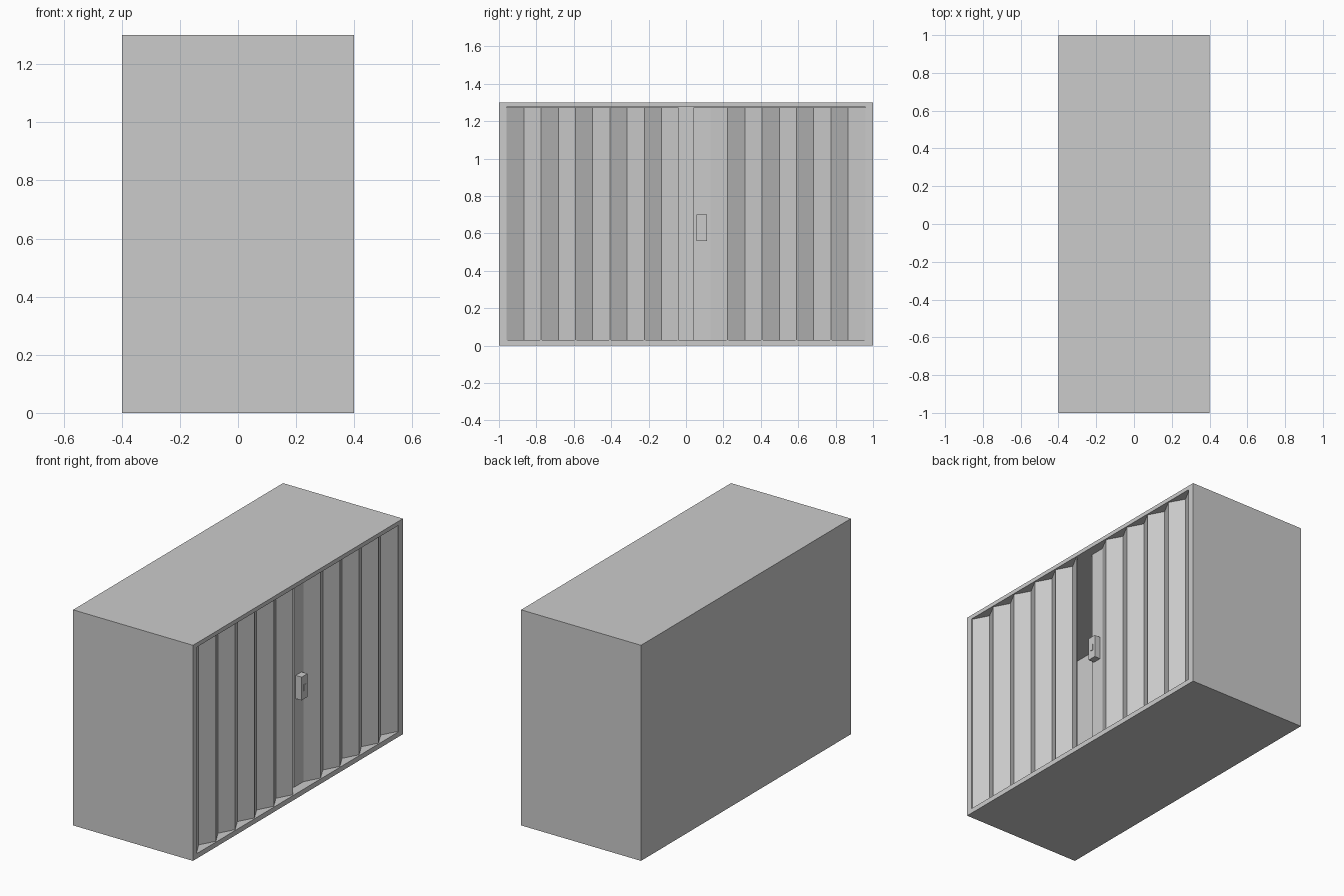
import bpy, bmesh
from mathutils import Matrix, Vector

if "Cube" in bpy.data.objects:
    bpy.data.objects.remove(bpy.data.objects["Cube"])


def finish(name, bm):
    bmesh.ops.recalc_face_normals(bm, faces=bm.faces)
    me = bpy.data.meshes.new(name)
    bm.to_mesh(me)
    bm.free()
    ob = bpy.data.objects.new(name, me)
    bpy.context.collection.objects.link(ob)
    return ob


def add_box(bm, lo, hi):
    lo, hi = Vector(lo), Vector(hi)
    mat = Matrix.Translation((lo + hi) / 2) @ Matrix.Diagonal((*(hi - lo), 1))
    bmesh.ops.create_cube(bm, size=1, matrix=mat)


def box(name, lo, hi):
    bm = bmesh.new()
    add_box(bm, lo, hi)
    return finish(name, bm)


# Hollow cabinet: the +x face becomes a rim, then a deep recess
bm = bmesh.new()
add_box(bm, (-0.4, -1, 0), (0.4, 1, 1.3))
bm.normal_update()
face = max(bm.faces, key=lambda f: f.calc_center_median().x)
for depth in (0.4, -0.37):
    bmesh.ops.inset_individual(bm, faces=[face], thickness=0.01)
    for v in face.verts:
        v.co = (depth, 0.96 if v.co.y > 0 else -0.96,
                1.275 if v.co.z > 0.65 else 0.03)
finish("cabinet_body", bm)

# Folding shutters: zigzag profile extruded upward
PEAK, VALLEY, T = 0.395, 0.345, 0.008
Z0, Z1 = 0.031, 1.274


def shutter(name, profile):
    bm = bmesh.new()
    rows = []
    for off in (0, -T):
        for z in (Z0, Z1):
            rows.append([bm.verts.new((x + off, y, z)) for x, y in profile])
    f0, f1, b0, b1 = rows
    for a, b in ((f0, f1), (f1, b1), (b1, b0), (b0, f0)):
        for i in range(len(profile) - 1):
            bm.faces.new((a[i], a[i + 1], b[i + 1], b[i]))
    for i in (0, -1):
        bm.faces.new((f0[i], f1[i], b1[i], b0[i]))
    return finish(name, bm)


step = 0.092
folds = [(VALLEY if i % 2 else PEAK, 0.959 - i * step) for i in range(11)]
shutter("left_folding_door", [(x, -y) for x, y in folds])
# The right door ends in a flat lock panel
shutter("right_folding_door", folds[:10] + [(VALLEY, 0.04)])

# Lock plate and keyhole button on the flat panel
box("lock_plate", (VALLEY, 0.057, 0.56), (0.385, 0.112, 0.70))
box("lock_button", (0.38, 0.075, 0.61), (0.389, 0.096, 0.648))
